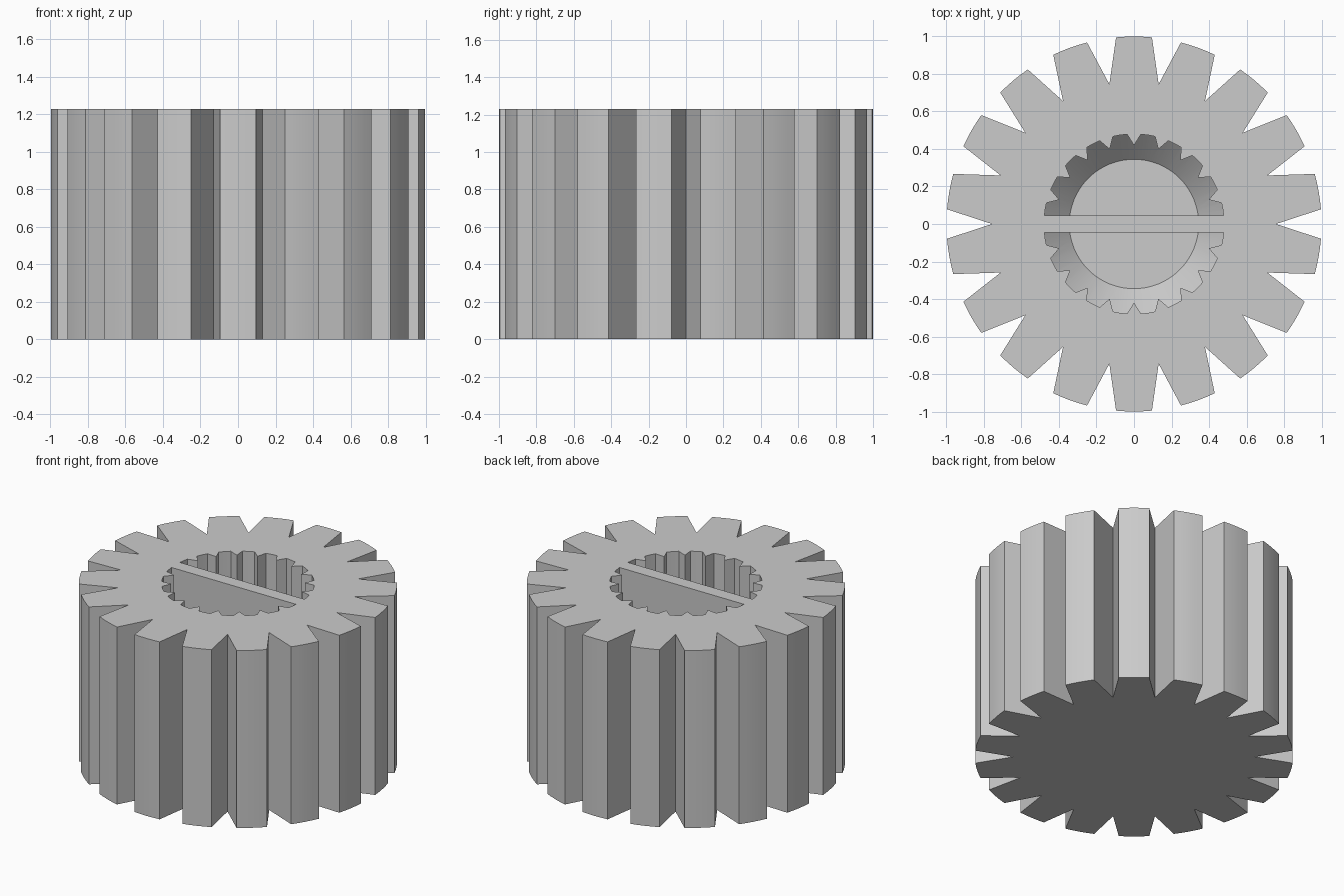
import bpy, bmesh, math
from math import cos, sin, radians

if "Cube" in bpy.data.objects:
    bpy.data.objects.remove(bpy.data.objects["Cube"])

HEIGHT = 1.23
FLOOR = 0.20      # bottom of the blind bore
CONE_TOP = 0.34   # where the bore's tapered end begins


def toothed_outline(count, first, r_tip, r_root, half_width, arc_steps):
    """Teeth with arced tips separated by V grooves (angles in degrees)."""
    pts = []
    pitch = 360 / count
    for i in range(count):
        mid = first + i * pitch
        polar = [(mid - half_width + 2 * half_width * k / arc_steps, r_tip)
                 for k in range(arc_steps + 1)]
        polar.append((mid + pitch / 2, r_root))
        pts += [(r * cos(radians(a)), r * sin(radians(a))) for a, r in polar]
    return pts


def loft(name, rings):
    """Closed solid through rings of (outline, z)."""
    bm = bmesh.new()
    loops = [[bm.verts.new((x, y, z)) for x, y in pts] for pts, z in rings]
    for low, high in zip(loops, loops[1:]):
        n = len(low)
        for i in range(n):
            j = (i + 1) % n
            bm.faces.new((low[i], low[j], high[j], high[i]))
    bm.faces.new(loops[0][::-1])
    bm.faces.new(loops[-1])
    bmesh.ops.recalc_face_normals(bm, faces=bm.faces)
    mesh = bpy.data.meshes.new(name)
    bm.to_mesh(mesh)
    bm.free()
    obj = bpy.data.objects.new(name, mesh)
    bpy.context.collection.objects.link(obj)
    return obj


def circle(r, n=80):
    return [(r * cos(2 * math.pi * i / n), r * sin(2 * math.pi * i / n)) for i in range(n)]


def boolean(target, tool, operation):
    mod = target.modifiers.new("cut", 'BOOLEAN')
    mod.operation = operation
    mod.solver = 'EXACT'
    mod.object = tool
    bpy.ops.object.select_all(action='DESELECT')
    bpy.context.view_layer.objects.active = target
    target.select_set(True)
    bpy.ops.object.modifier_apply(modifier=mod.name)
    bpy.data.objects.remove(tool)


# Body: 18 wide teeth with V grooves
outer = toothed_outline(18, 10, 1.0, 0.757, 5.5, 4)
body = loft("gear_knob", [(outer, 0), (outer, HEIGHT)])

# Bore: 20 fine splines, tapered at the bottom, split by a flat bar
inner = toothed_outline(20, 9, 0.48, 0.42, 4.6, 2)
bore = loft("spline_bore", [(inner, FLOOR - 0.1), (inner, HEIGHT + 0.1)])
taper = loft("bore_taper", [(circle(0.345), FLOOR), (circle(0.485), CONE_TOP),
                            (circle(0.485), HEIGHT + 0.2)])
bar = loft("bar_slot", [([(-0.6, -0.046), (0.6, -0.046), (0.6, 0.046), (-0.6, 0.046)], z)
                        for z in (0, HEIGHT + 0.3)])
boolean(bore, taper, 'INTERSECT')
boolean(bore, bar, 'DIFFERENCE')
boolean(body, bore, 'DIFFERENCE')

# Colour and shading
grey = bpy.data.materials.new("light_grey")
grey.diffuse_color = (0.6, 0.6, 0.6, 1)
grey.use_nodes = True
grey.node_tree.nodes["Principled BSDF"].inputs["Base Color"].default_value = grey.diffuse_color
body.data.materials.clear()
body.data.materials.append(grey)
for poly in body.data.polygons:
    poly.material_index = 0
bpy.ops.object.select_all(action='DESELECT')
body.select_set(True)
bpy.context.view_layer.objects.active = body
bpy.ops.object.shade_smooth_by_angle(angle=radians(20))
